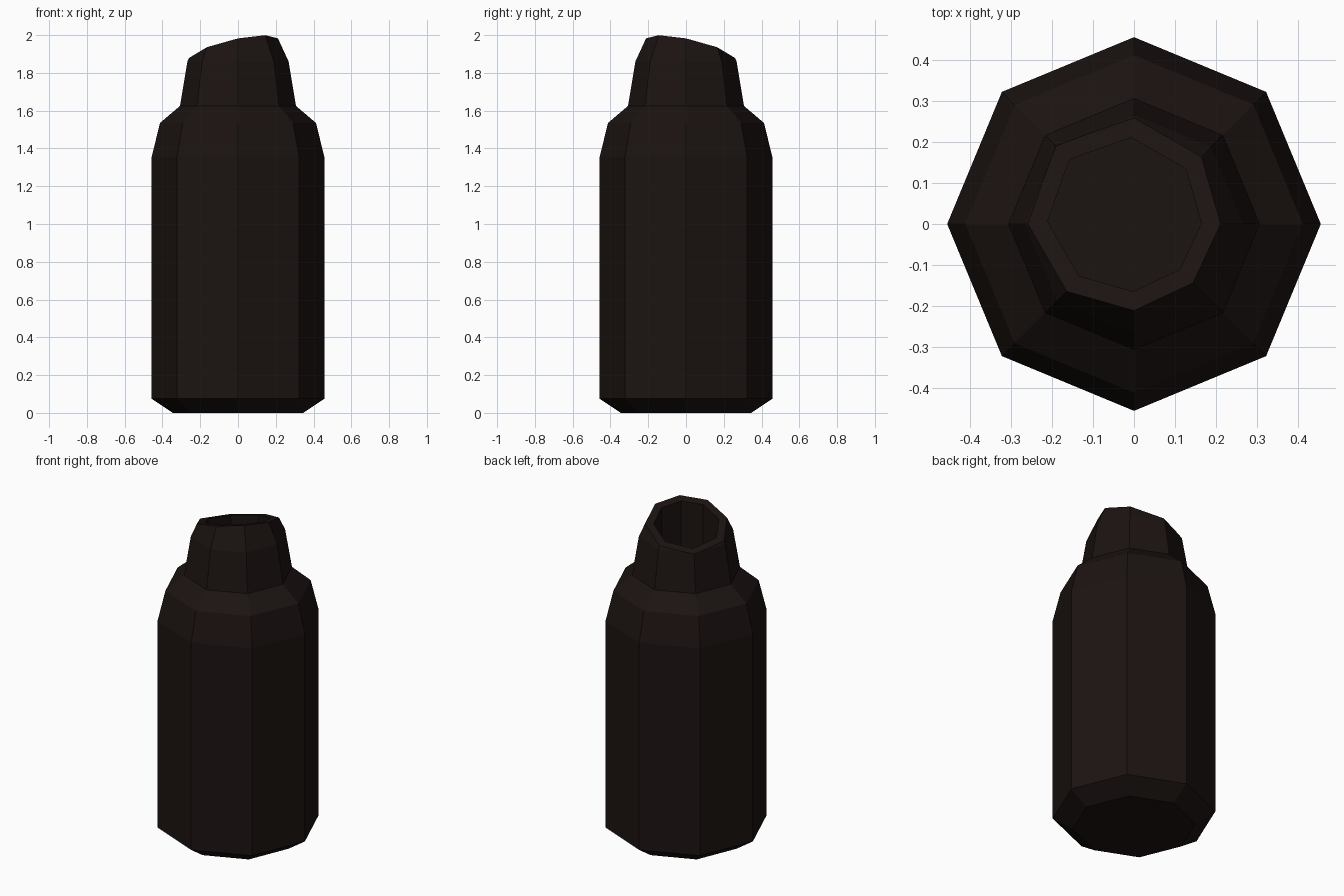
import bpy, bmesh
from math import cos, sin, pi
from mathutils import Vector

if "Cube" in bpy.data.objects:
    bpy.data.objects.remove(bpy.data.objects["Cube"])

SIDES = 8
# radius, height of each octagonal ring
PROFILE = [(0.345, 0), (0.457, 0.075), (0.457, 1.355), (0.413, 1.535),
           (0.307, 1.625), (0.268, 1.86), (0.16, 2.095)]

bm = bmesh.new()
rings = [[bm.verts.new((r * cos(2 * pi * i / SIDES), r * sin(2 * pi * i / SIDES), z))
          for i in range(SIDES)] for r, z in PROFILE]
for low, high in zip(rings, rings[1:]):
    for i in range(SIDES):
        j = (i + 1) % SIDES
        bm.faces.new((low[i], low[j], high[j], high[i]))
bm.faces.new(rings[0][::-1])

# slanted mouth, facing back left
bmesh.ops.bisect_plane(bm, geom=bm.verts[:] + bm.edges[:] + bm.faces[:],
                       plane_co=Vector((0, 0, 1.936)),
                       plane_no=Vector((-0.22, 0.22, 1)).normalized(), clear_outer=True)
bmesh.ops.remove_doubles(bm, verts=bm.verts, dist=0.02)
rim = bmesh.ops.holes_fill(bm, edges=[e for e in bm.edges if e.is_boundary])["faces"]

# rim thickness and inner cavity
bmesh.ops.recalc_face_normals(bm, faces=bm.faces)
bmesh.ops.inset_region(bm, faces=rim, thickness=0.045, use_even_offset=True)
floor = bmesh.ops.extrude_discrete_faces(bm, faces=rim)["faces"]
for f in floor:
    for v in f.verts:
        v.co.z = 1.55
bmesh.ops.recalc_face_normals(bm, faces=bm.faces)

mesh = bpy.data.meshes.new("bottle")
bm.to_mesh(mesh)
bm.free()
bottle = bpy.data.objects.new("bottle", mesh)
bpy.context.collection.objects.link(bottle)

mat = bpy.data.materials.new("dark_brown")
mat.diffuse_color = (0.011, 0.0065, 0.0055, 1)
mat.use_nodes = True
mat.node_tree.nodes["Principled BSDF"].inputs["Base Color"].default_value = mat.diffuse_color
mesh.materials.append(mat)
